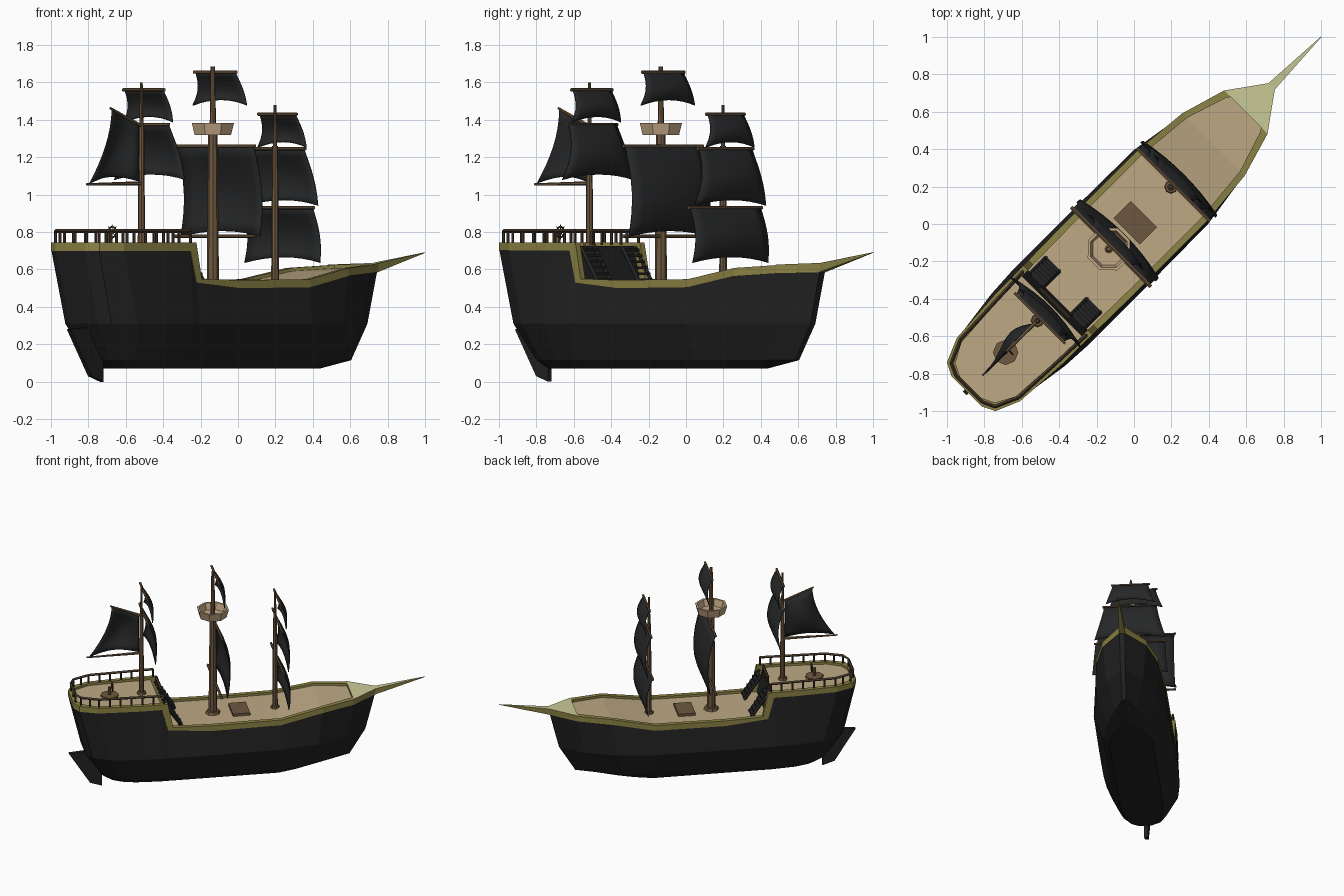
import bpy, bmesh, math
from mathutils import Vector, Matrix

if "Cube" in bpy.data.objects:
    bpy.data.objects.remove(bpy.data.objects["Cube"])

TURN = Matrix.Rotation(math.radians(45), 4, 'Z')   # ship is built along x, then turned


def mat(name, r, g, b):
    m = bpy.data.materials.new(name)
    m.diffuse_color = [((c / 255 + .055) / 1.055) ** 2.4 for c in (r, g, b)] + [1]
    m.use_nodes = True
    m.node_tree.nodes["Principled BSDF"].inputs["Base Color"].default_value = m.diffuse_color
    return m


BLACK = mat("hull_black", 34, 34, 34)
CLOTH = mat("sail_black", 38, 39, 40)
TAN = mat("deck_tan", 190, 169, 132)
GOLD = mat("rail_gold", 142, 132, 70)
PALE = mat("pale_yellow", 203, 203, 152)
BROWN = mat("mast_brown", 112, 88, 64)
LIGHT = mat("light_wood", 196, 168, 134)
DARK = mat("dark_wood", 72, 58, 44)
HATCH = mat("hatch_brown", 108, 87, 64)


def finish(name, bm, mats, rule=None, smooth=False):
    bmesh.ops.recalc_face_normals(bm, faces=bm.faces)
    bm.normal_update()
    for f in bm.faces:
        f.smooth = smooth
        if rule:
            f.material_index = rule(f)
    me = bpy.data.meshes.new(name)
    bm.to_mesh(me)
    bm.free()
    for m in mats:
        me.materials.append(m)
    ob = bpy.data.objects.new(name, me)
    bpy.context.collection.objects.link(ob)
    ob.matrix_world = TURN
    return ob


def rod(bm, a, b, r1, r2=None, n=8):
    a, b = Vector(a), Vector(b)
    d = b - a
    m = Matrix.Translation((a + b) / 2) @ d.to_track_quat('Z', 'Y').to_matrix().to_4x4()
    bmesh.ops.create_cone(bm, cap_ends=True, segments=n, radius1=r1,
                          radius2=r1 if r2 is None else r2, depth=d.length, matrix=m)


def box(bm, c, s):
    bmesh.ops.create_cube(bm, size=1, matrix=Matrix.Translation(c) @ Matrix.Diagonal((*s, 1)))


def loft(bm, rings, cap_first=False, cap_last=False, wrap=False):
    vs = [[bm.verts.new(p) for p in r] for r in rings]
    pairs = list(zip(vs, vs[1:])) + ([(vs[-1], vs[0])] if wrap else [])
    for a, b in pairs:
        for i in range(len(a)):
            j = (i + 1) % len(a)
            bm.faces.new((a[i], a[j], b[j], b[i]))
    if cap_first:
        bm.faces.new(vs[0])
    if cap_last:
        bm.faces.new(vs[-1])


def both(side):   # starboard list -> closed ring
    return [(u, -w, z) for u, w, z in side] + [(u, w, z) for u, w, z in reversed(side)]


# Hull: outline stations from stern to bow at four levels
sheer = [(-1.265, .11, .70), (-1.23, .18, .70), (-1.10, .235, .70), (-.80, .255, .70),
         (-.62, .257, .70), (-.575, .258, .53), (-.25, .262, .50), (.28, .262, .505),
         (.60, .232, .565), (.845, .16, .58), (1.03, .02, .585)]
chine = [(-1.17, .11), (-1.13, .175), (-1.0, .245), (-.8, .275), (-.62, .285), (-.575, .285),
         (-.25, .285), (.28, .28), (.56, .235), (.80, .14), (.96, .018)]
low = [(-1.04, .07), (-1.02, .11), (-.93, .16), (-.8, .19), (-.62, .21), (-.575, .21),
       (-.25, .21), (.28, .21), (.5, .16), (.7, .08), (.84, .015)]
keel = [(-.98, .05), (-.96, .08), (-.9, .12), (-.8, .15), (-.62, .165), (-.575, .165),
        (-.25, .165), (.28, .165), (.42, .12), (.53, .07), (.6, .015)]
bm = bmesh.new()
loft(bm, [both([(u, w, z) for u, w in lv]) for lv, z in ((keel, .07), (low, .115), (chine, .31))]
     + [both(sheer)], cap_first=True)
finish("hull", bm, [BLACK])

# Gold gunwale following the sheer
shift = {4: .045, 5: .04}
top = [(u + shift.get(i, 0), w + .004, z + (.02 if i == 5 else .043)) for i, (u, w, z) in enumerate(sheer)]
inset = lambda L: [(u + (.03 if i < 2 else -.02 if i > 8 else 0), max(w - .035, .004), z)
                   for i, (u, w, z) in enumerate(L)]
outer = [(u, w + .004, z) for u, w, z in sheer]
bm = bmesh.new()
loft(bm, [both(outer), both(top), both(inset(top)), both(inset(outer))], wrap=True)
finish("gunwale", bm, [GOLD])

# Decks: strip across the ship, the step becomes the black bulkhead
bm = bmesh.new()
rows = [[bm.verts.new((u, s * (w - .01), z + (.0 if i == 5 else .025))) for s in (-1, 1)]
        for i, (u, w, z) in enumerate(sheer)]
for a, b in zip(rows, rows[1:]):
    bm.faces.new((a[0], b[0], b[1], a[1]))
finish("deck", bm, [TAN, BLACK], lambda f: 0 if abs(f.normal.z) > .6 else 1)

# Beak plate and bowsprit, pale above and gold below
bm = bmesh.new()
loft(bm, [[(.845, -.164, .60), (.845, .164, .60), (.845, .164, .626), (.845, -.164, .626)],
          [(1.03, -.024, .585), (1.03, .024, .585), (1.04, .024, .635), (1.04, -.024, .635)],
          [(1.41, -.002, .688), (1.41, .002, .688), (1.414, .002, .692), (1.414, -.002, .692)]],
     True, True)
finish("bowsprit", bm, [GOLD, PALE], lambda f: 1 if f.normal.z > .3 else 0)

# Rudder
bm = bmesh.new()
prof = [(-1.28, .28), (-1.15, .29), (-1.03, .10), (-1.03, .0), (-1.12, .03)]
loft(bm, [[(u, v, z) for u, z in prof] for v in (-.014, .014)], True, True)
finish("rudder", bm, [BLACK])

# Stern railing: posts and handrail round the quarterdeck
path = [Vector((u, w, 0)) for u, w, z in
        [(-.60, -.24, 0), (-1.09, -.22, 0), (-1.215, -.165, 0), (-1.245, -.10, 0)]]
path += [Vector((p.x, -p.y, 0)) for p in reversed(path)]
bm = bmesh.new()
runs = list(zip(path, path[1:])) + [(Vector((-.60, -.11, 0)), Vector((-.60, .11, 0)))]
for a, b in runs:
    up = Vector((0, 0, .805))
    rod(bm, a + up, b + up, .010, n=4)
    n = max(1, round((b - a).length / .085))
    for k in range(n + 1):
        p = a.lerp(b, k / n)
        rod(bm, (p.x, p.y, .73), (p.x, p.y, .805), .008, n=6)
finish("stern_railing", bm, [DARK])

# Two stairways with treads and stringers
bm = bmesh.new()
for s in (-1, 1):
    for k in range(6):
        box(bm, (-.57 + k * .02, s * .155, .705 - k * .032), (.03, .1, .012))
    for e in (-.05, .05):
        rod(bm, (-.59, s * .155 + e, .72), (-.46, s * .155 + e, .53), .012, n=4)
finish("stairs", bm, [BLACK])

# Deck hatch
bm = bmesh.new()
box(bm, (.01, 0, .535), (.13, .2, .025))
finish("hatch", bm, [HATCH])

# Steering wheel on an octagonal base
bm = bmesh.new()
rod(bm, (-.97, 0, .72), (-.97, 0, .738), .068)
rod(bm, (-.97, 0, .73), (-.97, 0, .80), .012, n=6)
finish("wheel_stand", bm, [BROWN])
bm = bmesh.new()
rim = [Vector((-.95, .03 * math.cos(k * math.pi / 4), .80 + .03 * math.sin(k * math.pi / 4))) for k in range(8)]
for k in range(8):
    rod(bm, rim[k], rim[(k + 1) % 8], .005, n=4)
    rod(bm, (-.95, 0, .80), Vector((-.95, 0, .80)).lerp(rim[k], 1.35), .003, n=4)
finish("steering_wheel", bm, [DARK])


# Masts: (name, u, foot, joint, head, radius)
for name, u, z0, z1, z2, r in (("mizzen_mast", -.73, .72, 1.37, 1.60, .020),
                               ("main_mast", -.19, .52, 1.33, 1.685, .033),
                               ("fore_mast", .28, .52, 1.26, 1.48, .021)):
    bm = bmesh.new()
    rod(bm, (u, 0, z0), (u, 0, z1), r, r * .75)
    rod(bm, (u, 0, z1 - .02), (u, 0, z2), r * .55, r * .35)
    rod(bm, (u, 0, z0), (u, 0, z0 + .025), r * 1.8, r * 1.5)
    finish(name, bm, [BROWN])

# Crow's nest: open octagonal tub
bm = bmesh.new()
ring = lambda r, z: [(-.19 + r * math.cos(k * math.pi / 4 + .39), r * math.sin(k * math.pi / 4 + .39), z) for k in range(8)]
loft(bm, [ring(.105, 1.318), ring(.122, 1.382), ring(.106, 1.382), ring(.092, 1.33)], True, True)
finish("crows_nest", bm, [LIGHT])


def sail(name, u0, zt, zb, wt, wb, bulge, yard=True):
    bm = bmesh.new()
    N, M = 8, 8
    g = []
    for i in range(M + 1):
        t = i / M
        row = []
        for j in range(N + 1):
            s = 2 * j / N - 1
            w = wt + (wb - wt) * t ** 1.5
            u = u0 + .022 + .025 * t + bulge * math.sin(math.pi * t * .9) * (1 - .45 * s * s)
            row.append(bm.verts.new((u, s * w, zt + (zb - zt) * t + .03 * t ** 3 * (1 - s * s))))
        g.append(row)
    for i in range(M):
        for j in range(N):
            bm.faces.new((g[i][j], g[i][j + 1], g[i + 1][j + 1], g[i + 1][j]))
    ob = finish(name, bm, [CLOTH], smooth=True)
    ob.modifiers.new("thickness", 'SOLIDIFY').thickness = .006
    bm = bmesh.new()
    rod(bm, (u0 + .018, -wt - .012, zt), (u0 + .018, wt + .012, zt), .009, n=6)
    finish(name + "_yard", bm, [BROWN])


# Square sails
sail("mizzen_top_sail", -.73, 1.56, 1.385, .145, .185, .045)
sail("mizzen_lower_sail", -.73, 1.375, 1.08, .18, .265, .06)
sail("main_top_sail", -.19, 1.655, 1.475, .15, .205, .045)
sail("main_lower_sail", -.19, 1.26, .775, .29, .30, .08)
sail("fore_top_sail", .28, 1.43, 1.25, .135, .185, .045)
sail("fore_middle_sail", .28, 1.245, .94, .20, .27, .06)
sail("fore_lower_sail", .28, .93, .635, .265, .285, .06)
bm = bmesh.new()
rod(bm, (-.175, -.3, .778), (-.175, .3, .778), .01, n=6)
finish("main_lower_yard", bm, [BROWN])

# Spanker: fore-and-aft sail with gaff and boom
bm = bmesh.new()
N = 8
g = []
for i in range(N + 1):
    t = i / N
    luff = Vector((-.75, 0, 1.37 - .30 * t))
    leech = Vector((-.955 - .17 * t ** 1.8, 0, 1.455 - .395 * t))
    g.append([])
    for j in range(N + 1):
        s = j / N
        p = luff.lerp(leech, s)
        belly = math.sin(math.pi * s)
        p.y = .045 * belly * (.3 + math.sin(math.pi * t))
        p.z += .03 * belly * t ** 3
        g[-1].append(bm.verts.new(p))
for i in range(N):
    for j in range(N):
        bm.faces.new((g[i][j], g[i][j + 1], g[i + 1][j + 1], g[i + 1][j]))
finish("spanker_sail", bm, [CLOTH], smooth=True).modifiers.new("thickness", 'SOLIDIFY').thickness = .006
bm = bmesh.new()
rod(bm, (-.73, 0, 1.365), (-.965, 0, 1.462), .011, .007, n=6)
rod(bm, (-.73, 0, 1.06), (-1.145, 0, 1.055), .012, .006, n=6)
finish("gaff_and_boom", bm, [BROWN])
